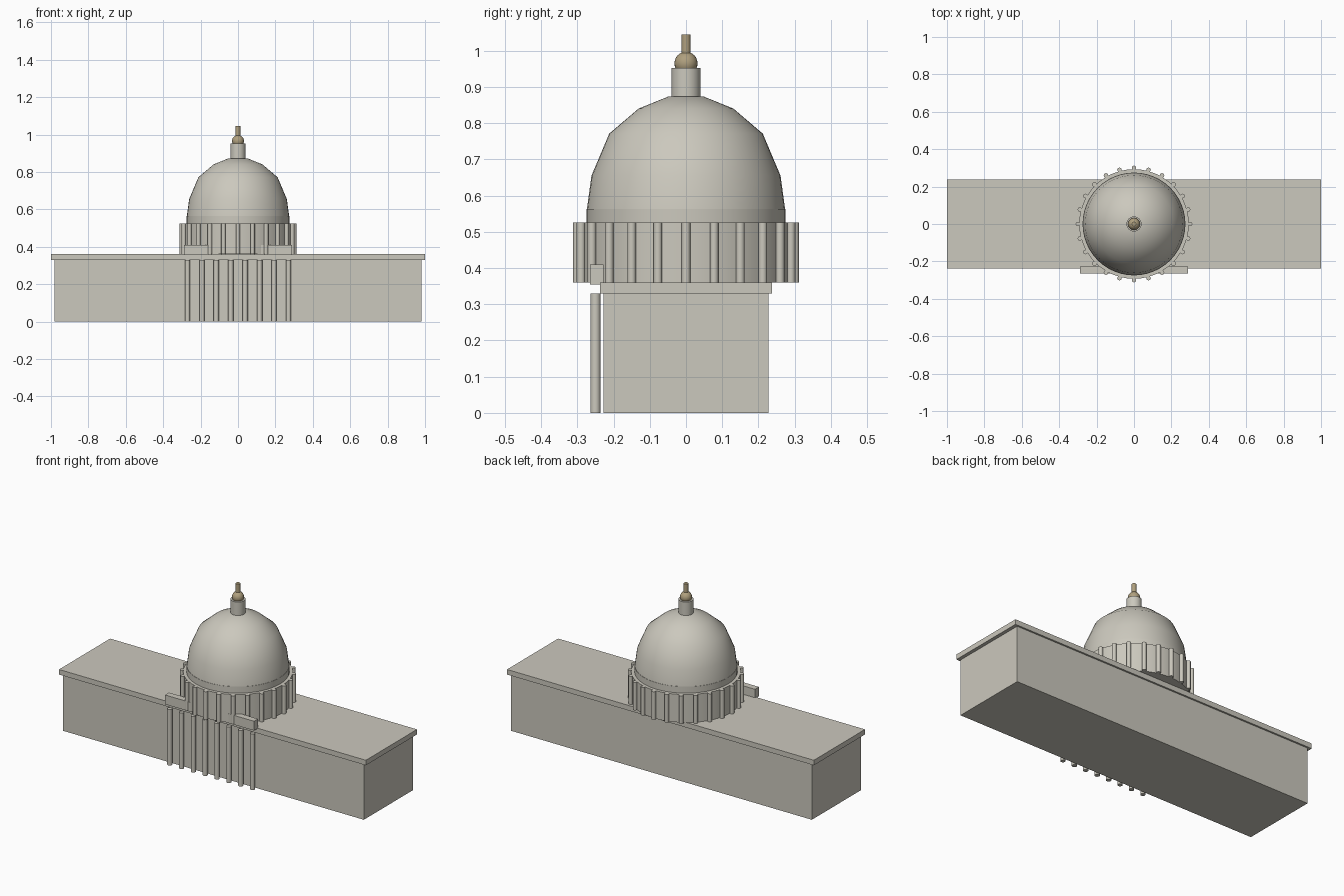
import bpy
import math

cube = bpy.data.objects.get("Cube")
if cube:
    bpy.data.objects.remove(cube, do_unlink=True)


def material(name, rgb):
    mat = bpy.data.materials.new(name)
    mat.use_nodes = True
    colour = (*rgb, 1)
    mat.diffuse_color = colour
    mat.node_tree.nodes["Principled BSDF"].inputs["Base Color"].default_value = colour
    return mat


stone = material("pale_stone", (0.60, 0.58, 0.51))
bronze = material("bronze", (0.43, 0.35, 0.21))


def finish(name, mat, smooth=True):
    obj = bpy.context.object
    obj.name = name
    obj.data.materials.append(mat)
    if smooth:
        bpy.ops.object.shade_smooth_by_angle(angle=math.radians(35))
    return obj


def box(name, half_x, y0, y1, z0, z1):
    bpy.ops.mesh.primitive_cube_add(size=1, location=(0, (y0 + y1) / 2, (z0 + z1) / 2))
    bpy.context.object.scale = (2 * half_x, y1 - y0, z1 - z0)
    bpy.ops.object.transform_apply(location=False, rotation=False, scale=True)
    return finish(name, stone, False)


def cylinder(name, radius, z0, z1, x=0, y=0, sides=48, mat=stone):
    bpy.ops.mesh.primitive_cylinder_add(vertices=sides, radius=radius, depth=z1 - z0,
                                        location=(x, y, (z0 + z1) / 2))
    return finish(name, mat)


def lathe(name, profile, sides, mat):
    """Revolve (radius, height) pairs about the z axis, with closed ends."""
    verts = [(r * math.cos(math.tau * i / sides), r * math.sin(math.tau * i / sides), z)
             for r, z in profile for i in range(sides)]
    faces = [(k * sides + i, k * sides + (i + 1) % sides,
              (k + 1) * sides + (i + 1) % sides, (k + 1) * sides + i)
             for k in range(len(profile) - 1) for i in range(sides)]
    faces.append(tuple(reversed(range(sides))))
    faces.append(tuple(range(len(verts) - sides, len(verts))))
    mesh = bpy.data.meshes.new(name)
    mesh.from_pydata(verts, [], faces)
    obj = bpy.data.objects.new(name, mesh)
    bpy.context.collection.objects.link(obj)
    bpy.ops.object.select_all(action="DESELECT")
    obj.select_set(True)
    bpy.context.view_layer.objects.active = obj
    return finish(name, mat)


# Long main block with an overhanging roof slab
box("main_block", 0.98, -0.228, 0.228, 0, 0.33)
box("roof_slab", 1.0, -0.238, 0.238, 0.33, 0.36)

# Front portico: a row of columns below a beam
for i in range(8):
    cylinder(f"portico_column_{i + 1}", 0.014, 0, 0.33,
             x=-0.27 + 0.54 * i / 7, y=-0.25, sides=12)
box("portico_beam", 0.29, -0.265, -0.228, 0.355, 0.41)

# Round drum ringed by columns
cylinder("drum", 0.293, 0.36, 0.525)
for i in range(24):
    a = math.tau * i / 24
    cylinder(f"drum_column_{i + 1}", 0.012, 0.36, 0.525,
             x=0.3 * math.cos(a), y=0.3 * math.sin(a), sides=12)

# Dome on its low base ring
cylinder("dome_base", 0.275, 0.52, 0.563)
lathe("dome", [(0.274, 0.56), (0.261, 0.655), (0.212, 0.771), (0.131, 0.84), (0.05, 0.873)],
      48, stone)

# Lantern, ball and spire
cylinder("lantern", 0.04, 0.865, 0.952, sides=24)
bpy.ops.mesh.primitive_uv_sphere_add(segments=24, ring_count=12, radius=0.032,
                                     location=(0, 0, 0.965))
finish("finial_ball", bronze)
cylinder("finial_spire", 0.0125, 0.98, 1.045, sides=16, mat=bronze)
